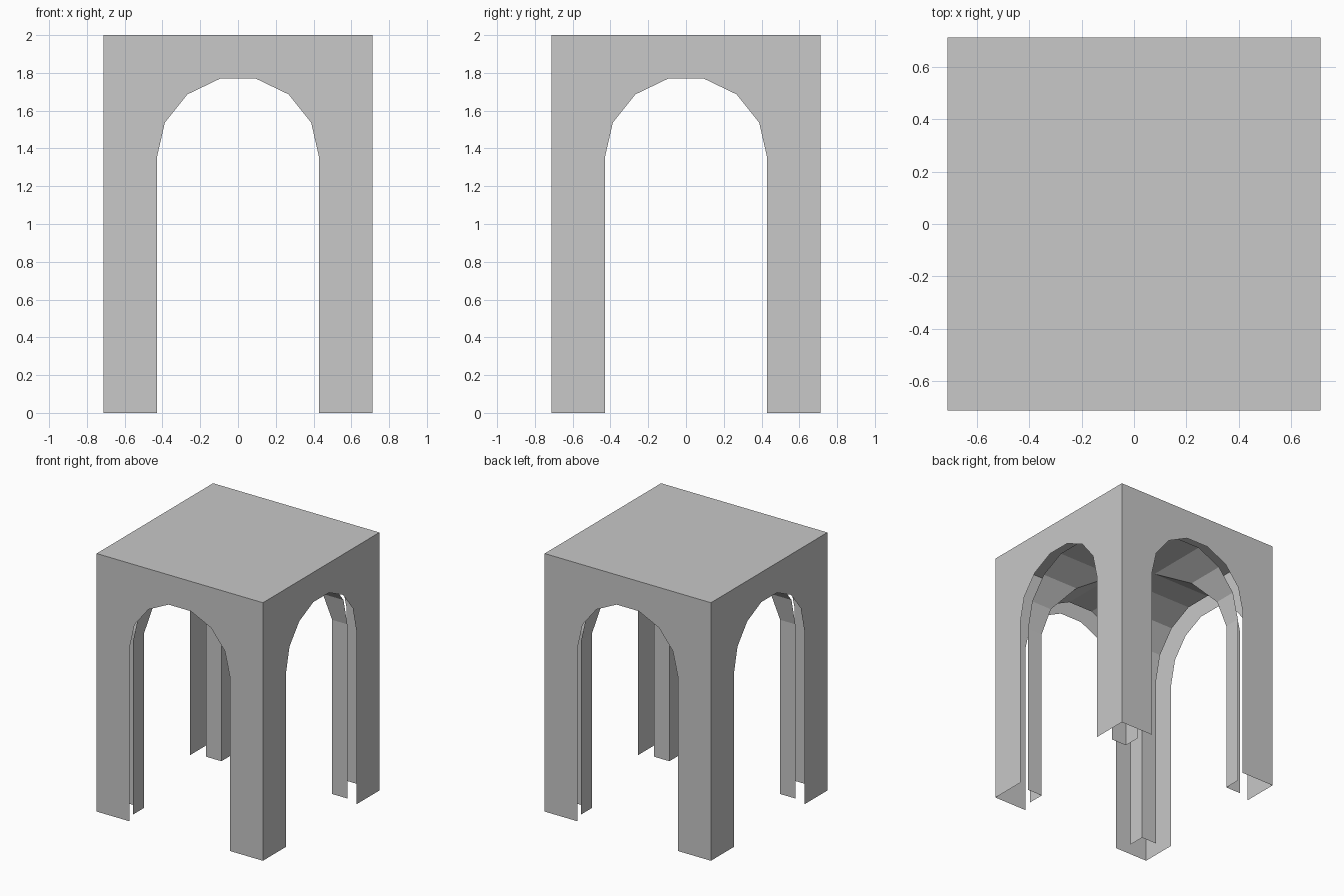
import bpy
import bmesh
from math import cos, sin, pi
from mathutils import Matrix

cube = bpy.data.objects.get("Cube")
if cube:
    bpy.data.objects.remove(cube, do_unlink=True)

HALF = 0.713      # half width of the outer block
HEIGHT = 2.0
SPRING = 1.35     # height where the arches begin
OUTER_R = 0.43    # arch openings in the walls
VAULT_R = 0.475   # inner vault
VAULT_END = 0.605 # how far the vault reaches towards the walls
SEGMENTS = 7

stone = bpy.data.materials.new("pale grey stone")
stone.use_nodes = True
GREY = (0.58, 0.58, 0.58, 1)
stone.diffuse_color = GREY
stone.node_tree.nodes["Principled BSDF"].inputs["Base Color"].default_value = GREY


def arch_profile(radius):
    """Left foot, over the faceted arch, to the right foot, as (x, z)."""
    arc = [(-radius * cos(pi * i / SEGMENTS), SPRING + radius * sin(pi * i / SEGMENTS))
           for i in range(SEGMENTS + 1)]
    return [(-radius, 0)] + arc + [(radius, 0)]


def build(name, side_faces, centre_face):
    """Repeat the faces of one side on all four sides and add a central face."""
    bm = bmesh.new()
    for k in range(4):
        turn = Matrix.Rotation(k * pi / 2, 3, 'Z')
        for face in side_faces:
            bm.faces.new([bm.verts.new(turn @ Matrix.Identity(3) @ bpy_vec(p)) for p in face])
    bm.faces.new([bm.verts.new(p) for p in centre_face])
    bmesh.ops.remove_doubles(bm, verts=bm.verts, dist=0.0005)
    mesh = bpy.data.meshes.new(name)
    bm.to_mesh(mesh)
    bm.free()
    mesh.materials.append(stone)
    obj = bpy.data.objects.new(name, mesh)
    bpy.context.collection.objects.link(obj)
    return obj


def bpy_vec(p):
    return Matrix.Translation(p).to_translation()


def square(half, z, up):
    corners = [(-half, -half, z), (half, -half, z), (half, half, z), (-half, half, z)]
    return corners if up else corners[::-1]


# Outer walls with an arched opening on each side, closed by a flat roof
outline = [(-HALF, 0)] + arch_profile(OUTER_R) + [(HALF, 0), (HALF, HEIGHT), (-HALF, HEIGHT)]
wall = [(x, -HALF, z) for x, z in outline]
build("arched_walls_and_roof", [wall], square(HALF, HEIGHT, True))

# Inner posts rising into a cross vault, mitred along the diagonals
profile = arch_profile(VAULT_R)
strips = []
for (x0, z0), (x1, z1) in zip(profile, profile[1:]):
    strips.append([(x0, -VAULT_END, z0), (x0, -abs(x0), z0),
                   (x1, -abs(x1), z1), (x1, -VAULT_END, z1)])
crown_x, crown_z = profile[1 + (SEGMENTS + 1) // 2]
build("inner_posts_and_vault", strips, square(crown_x, crown_z, False))
